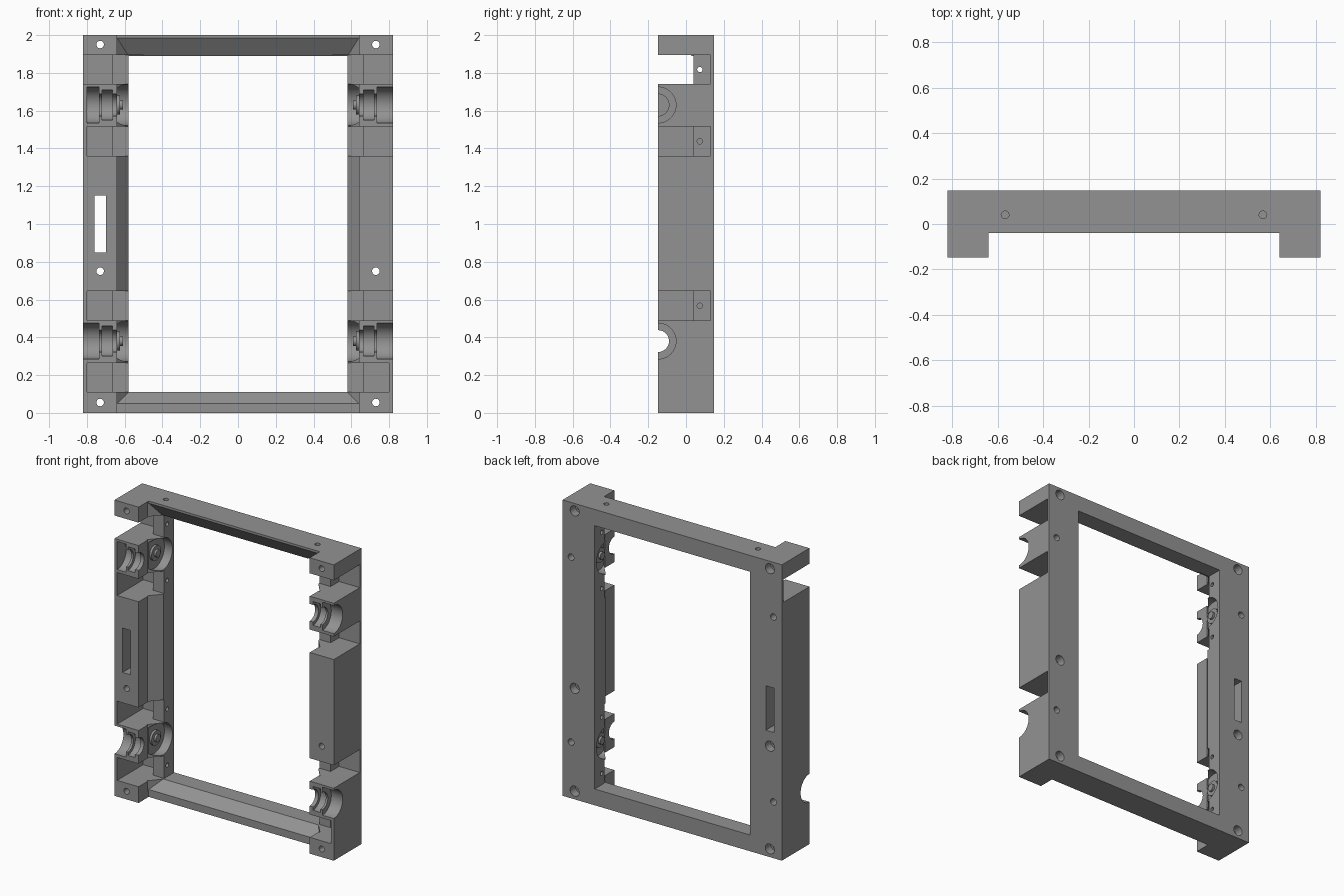
import bpy, bmesh, math
from mathutils import Matrix, Vector

if "Cube" in bpy.data.objects:
    bpy.data.objects.remove(bpy.data.objects["Cube"])

grey = bpy.data.materials.new("grey_plastic")
grey.diffuse_color = (0.29, 0.29, 0.29, 1)
grey.use_nodes = True
grey.node_tree.nodes["Principled BSDF"].inputs["Base Color"].default_value = grey.diffuse_color


def add_mesh(name, bm):
    bmesh.ops.recalc_face_normals(bm, faces=bm.faces)
    me = bpy.data.meshes.new(name)
    bm.to_mesh(me)
    bm.free()
    ob = bpy.data.objects.new(name, me)
    bpy.context.collection.objects.link(ob)
    return ob


def box(name, x0, x1, y0, y1, z0, z1):
    bm = bmesh.new()
    bmesh.ops.create_cube(bm, size=1)
    for v in bm.verts:
        v.co = Vector((x0 if v.co.x < 0 else x1,
                       y0 if v.co.y < 0 else y1,
                       z0 if v.co.z < 0 else z1))
    return add_mesh(name, bm)


def cylinder(name, axis, a0, a1, p, q, r, r2=None, n=40):
    """axis x: p=y, q=z; axis y: p=x, q=z; axis z: p=x, q=y."""
    rot = {'x': Matrix.Rotation(math.pi / 2, 4, 'Y'),
           'y': Matrix.Rotation(-math.pi / 2, 4, 'X'),
           'z': Matrix.Identity(4)}[axis]
    m = (a0 + a1) / 2
    loc = {'x': (m, p, q), 'y': (p, m, q), 'z': (p, q, m)}[axis]
    bm = bmesh.new()
    bmesh.ops.create_cone(bm, cap_ends=True, segments=n, radius1=r,
                          radius2=r if r2 is None else r2, depth=abs(a1 - a0),
                          matrix=Matrix.Translation(loc) @ rot)
    return add_mesh(name, bm)


frame = box("frame", -0.82, 0.82, -0.148, 0.147, 0, 2)


def cut(cutter):
    cutter.hide_render = True
    m = frame.modifiers.new("cut", 'BOOLEAN')
    m.operation, m.solver, m.object = 'DIFFERENCE', 'EXACT', cutter
    bpy.context.view_layer.objects.active = frame
    bpy.ops.object.modifier_apply(modifier=m.name)
    bpy.data.objects.remove(cutter)


# main opening, front recess and sloped inner border
cut(box("opening", -0.58, 0.58, -1, 1, 0.11, 1.89))
cut(box("recess", -0.64, 0.64, -1, -0.04, -0.5, 2.5))
border = box("border", -1, 1, -0.05, 0.03, 0, 2)
for v in border.data.vertices:
    front = v.co.y < 0
    t = 8 / 7 if front else 0
    v.co.x = math.copysign(0.58 + 0.06 * t, v.co.x)
    v.co.z = 0.11 - 0.06 * t if v.co.z < 1 else 1.89 + 0.095 * t
cut(border)

for s in (-1, 1):
    # stepped pockets; some keep a thin outer wall
    for z0, z1, wall in ((0.11, 0.265, True), (0.49, 0.645, s < 0),
                         (1.36, 1.515, s < 0), (1.74, 1.895, False)):
        outer = 0.80 if wall else 0.9
        cut(box("pocket", *sorted((s * 0.665, s * outer)), -1, 0.13, z0, z1))
        cut(box("step", *sorted((s * 0.5, s * 0.67)), -1, 0.04, z0, z1))
        cut(cylinder("pin_hole", 'x', s * 0.55, s * 0.70, 0.073, (z0 + z1) / 2, 0.014, n=20))
    # half-round bearing seats, rear blind holes and inner round recesses
    for z in (0.38, 1.63):
        end = 0.80 if s < 0 and z > 1 else 0.9
        cut(cylinder("seat", 'x', s * 0.735, s * end, -0.148, z, 0.095))
        cut(cylinder("bore", 'x', s * 0.60, s * 0.75, -0.148, z, 0.058))
        cut(cylinder("groove", 'x', s * 0.665, s * 0.72, -0.148, z, 0.08))
        cut(cylinder("round_recess", 'x', s * 0.55, s * 0.64, 0.02, z, 0.108))
        cut(cylinder("blind_hole", 'y', 0.06, 0.2, s * 0.757, z, 0.022, n=24))
    # screw holes with wider rear ends
    for z in (0.055, 0.75, 1.95):
        cut(cylinder("screw_hole", 'y', -0.3, 0.3, s * 0.73, z, 0.02, n=24))
        cut(cylinder("counterbore", 'y', 0.09, 0.3, s * 0.73, z, 0.034, n=24))
    cut(cylinder("top_hole", 'z', 1.93, 2.1, s * 0.567, 0.04, 0.017, n=20))

# slot in the left rail
cut(box("slot", -0.76, -0.70, -1, 1, 0.85, 1.15))

# round stubs inside the recesses
parts = [frame]
for s in (-1, 1):
    for z in (0.38, 1.63):
        bm_name = "stub_%s_%s" % ("left" if s < 0 else "right", "low" if z < 1 else "high")
        parts.append(cylinder(bm_name, 'x', s * 0.645, s * 0.625, 0.02, z, 0.05))
        parts.append(cylinder(bm_name + "_tip", 'x', s * 0.63, s * 0.61, 0.02, z, 0.025))

for ob in parts:
    ob.data.materials.clear()
    ob.data.materials.append(grey)
    bpy.ops.object.select_all(action='DESELECT')
    ob.select_set(True)
    bpy.context.view_layer.objects.active = ob
    bpy.ops.object.shade_smooth_by_angle(angle=math.radians(30))
